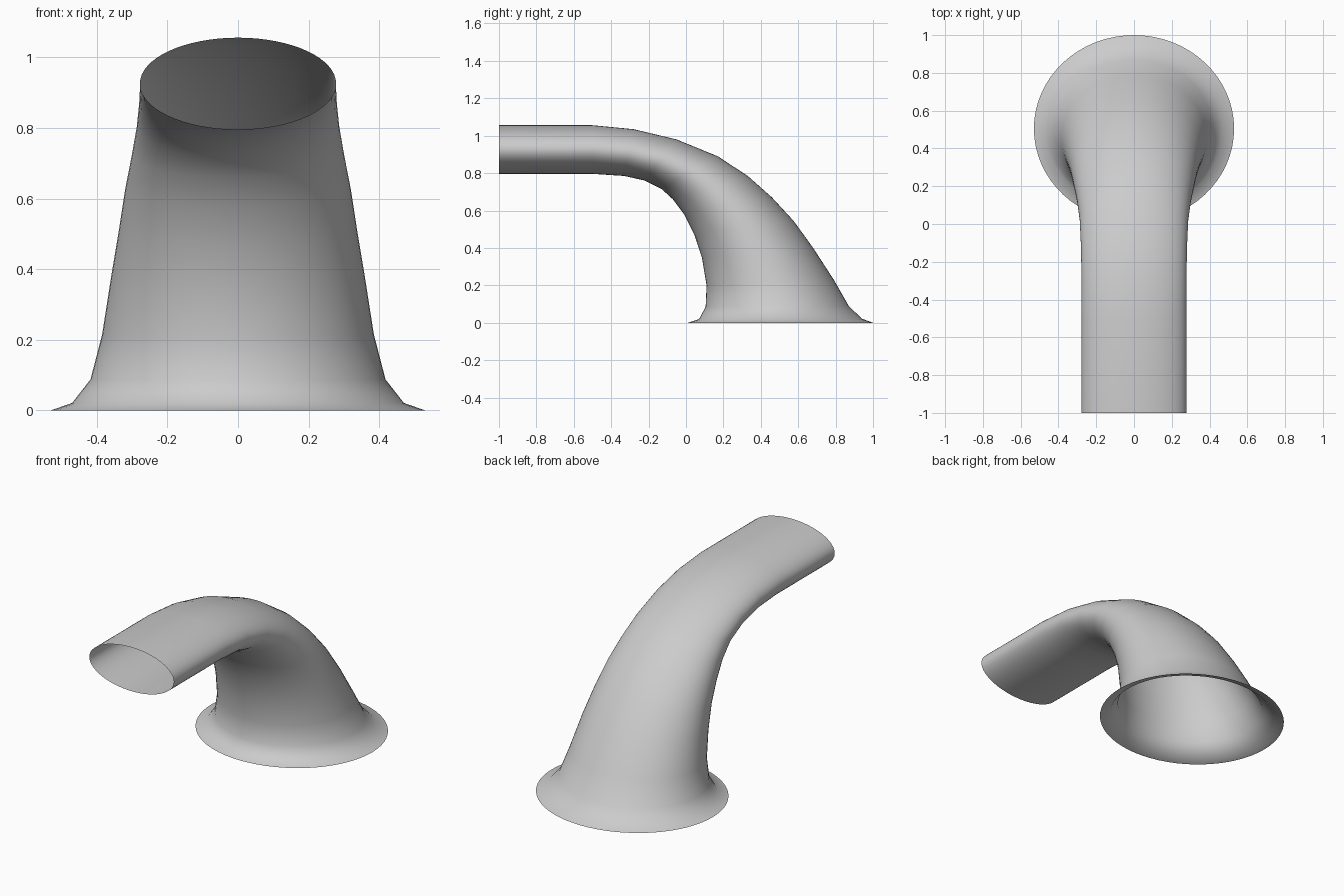
import bpy, bmesh, math
from mathutils import Vector

cube = bpy.data.objects.get("Cube")
if cube:
    bpy.data.objects.remove(cube)

# Material
grey = bpy.data.materials.new("light_grey")
grey.use_nodes = True
colour = (0.6, 0.6, 0.6, 1)
grey.diffuse_color = colour
grey.node_tree.nodes["Principled BSDF"].inputs["Base Color"].default_value = colour

# Elliptical sections: inner bend (y, z), outer bend (y, z), half width
SECTIONS = [
    ((0.01, 0.0), (1.0, 0.0), 0.53),
    ((0.07, 0.02), (0.94, 0.022), 0.47),
    ((0.105, 0.085), (0.87, 0.09), 0.418),
    ((0.11, 0.2), (0.79, 0.23), 0.385),
    ((0.085, 0.35), (0.68, 0.4), 0.36),
    ((0.045, 0.47), (0.575, 0.545), 0.338),
    ((-0.01, 0.58), (0.46, 0.67), 0.32),
    ((-0.07, 0.66), (0.33, 0.785), 0.301),
    ((-0.13, 0.715), (0.17, 0.89), 0.287),
    ((-0.22, 0.76), (-0.05, 0.98), 0.28),
    ((-0.33, 0.785), (-0.28, 1.035), 0.278),
    ((-0.5, 0.796), (-0.5, 1.056), 0.278),
    ((-1.0, 0.796), (-1.0, 1.056), 0.278),
]
SIDES = 64

# Open spout shell lofted through the sections
bm = bmesh.new()
rings = []
for inner, outer, half_width in SECTIONS:
    a, b = Vector((0, *inner)), Vector((0, *outer))
    centre, radius = (a + b) / 2, (b - a) / 2
    ring = []
    for i in range(SIDES):
        t = math.tau * i / SIDES
        across = Vector((half_width * math.cos(t), 0, 0))
        ring.append(bm.verts.new(centre + across + radius * math.sin(t)))
    rings.append(ring)
for low, high in zip(rings, rings[1:]):
    for i in range(SIDES):
        j = (i + 1) % SIDES
        bm.faces.new((low[i], low[j], high[j], high[i])).smooth = True

mesh = bpy.data.meshes.new("spout")
bm.to_mesh(mesh)
bm.free()
mesh.materials.append(grey)
spout = bpy.data.objects.new("spout", mesh)
bpy.context.collection.objects.link(spout)
